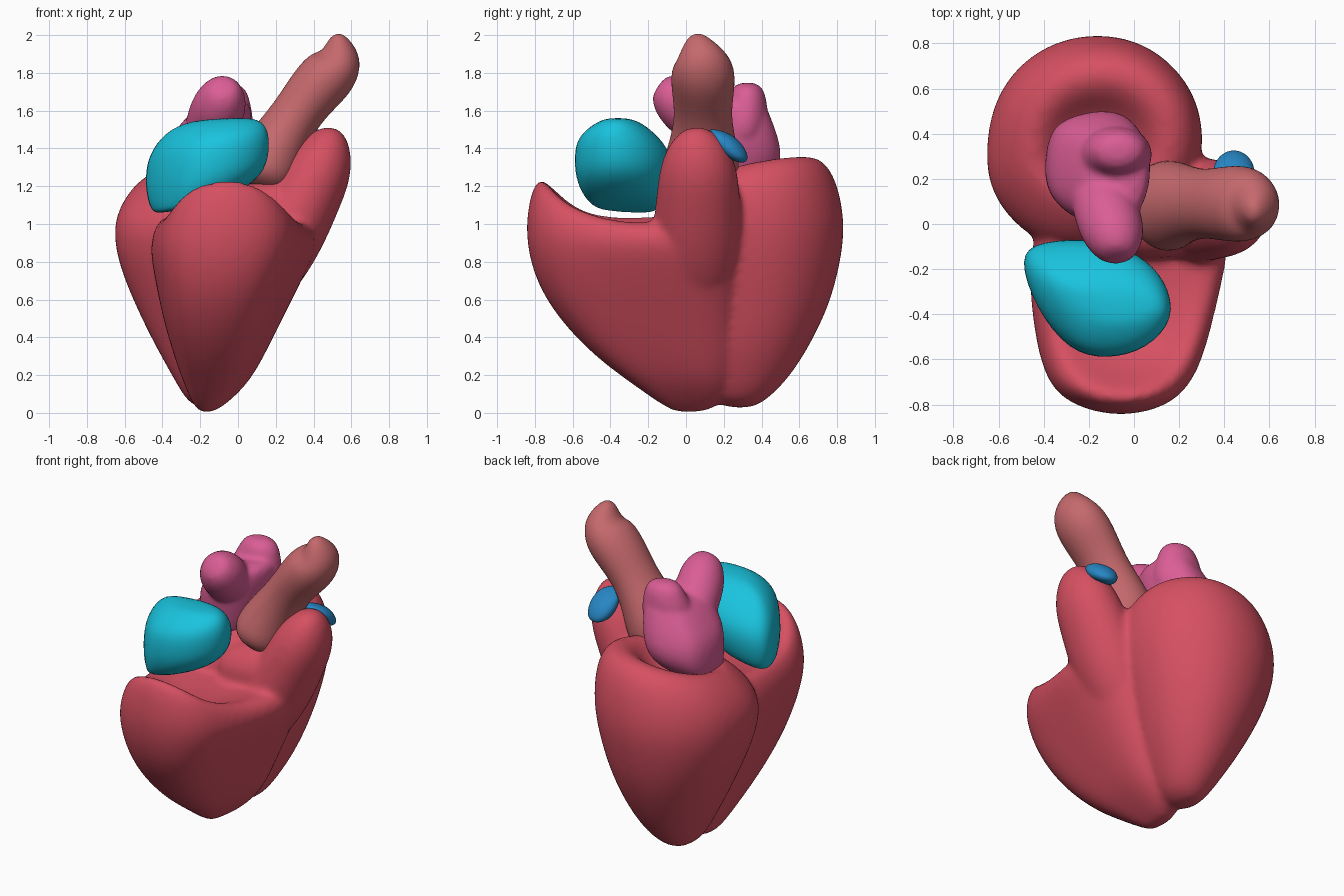
import bpy, math
from mathutils import Vector

ROUND = [(math.cos(i * math.pi / 8), math.sin(i * math.pi / 8)) for i in range(16)]
# Same ring, fuller on the front left diagonal
FULL = [(u * 1.07, v * 1.07) if u < -.3 and v < -.3 else (u * 1.02, v * 1.02) if u * v > .3 else (u, v)
        for u, v in ROUND]


def unit(points):
    """Scale an outline to the -1..1 box."""
    xs, ys = zip(*points)
    cx, cy = (max(xs) + min(xs)) / 2, (max(ys) + min(ys)) / 2
    rx, ry = (max(xs) - min(xs)) / 2, (max(ys) - min(ys)) / 2
    return [((x - cx) / rx, (y - cy) / ry) for x, y in points]


def skin(rings):
    n = len(rings[0])
    verts = [v for r in rings for v in r]
    faces = [list(range(n))[::-1], [(len(rings) - 1) * n + i for i in range(n)]]
    for k in range(len(rings) - 1):
        for i in range(n):
            j = (i + 1) % n
            faces.append((k * n + i, k * n + j, k * n + n + j, k * n + n + i))
    return verts, faces


def stack(outline, rows, grow=1.03):
    """Horizontal slices: x0, x1, y0, y1, z, slope in x and y, optional front lip."""
    rings = []
    for x0, x1, y0, y1, z, sx, sy, *lip in rows:
        rx, ry = (x1 - x0) / 2 * grow, (y1 - y0) / 2 * grow
        cx, cy = (x0 + x1) / 2, (y0 + y1) / 2
        k = lip[0] if lip else 0
        rings.append([(cx + u * rx, cy + v * ry,
                       z + sx * u * rx + sy * v * ry + k * max(0, -v - .55)) for u, v in outline])
    return skin(rings)


def tube(path, flat=1.0):
    """Rounded tube through x, y, z, radius stations."""
    pts = [Vector(p[:3]) for p in path]
    rings = []
    for i, p in enumerate(pts):
        d = pts[min(i + 1, len(pts) - 1)] - pts[max(i - 1, 0)]
        a = Vector((0, 1, 0)).cross(d).normalized()
        b = d.normalized().cross(a)
        r = path[i][3] * 1.03
        rings.append([tuple(p + a * u * r * flat + b * v * r) for u, v in ROUND])
    return skin(rings)


def part(name, shells, color, voxel=None, smooth=6):
    verts, faces = [], []
    for v, f in shells:
        o = len(verts)
        verts += v
        faces += [[i + o for i in q] for q in f]
    me = bpy.data.meshes.new(name)
    me.from_pydata(verts, [], faces)
    me.polygons.foreach_set("use_smooth", [True] * len(faces))
    ob = bpy.data.objects.new(name, me)
    bpy.context.collection.objects.link(ob)
    mat = bpy.data.materials.new(name + "_color")
    mat.diffuse_color = (*color, 1)
    me.materials.append(mat)
    sub = ob.modifiers.new("round", 'SUBSURF')
    sub.levels = sub.render_levels = 2
    if voxel:
        rm = ob.modifiers.new("fuse", 'REMESH')
        rm.mode, rm.voxel_size, rm.use_smooth_shade = 'VOXEL', voxel, True
        sm = ob.modifiers.new("blend", 'SMOOTH')
        sm.factor, sm.iterations = 0.5, smooth
    return ob


# Rear ventricle: cone with a rounded, tilted rim and a bowl in the top
rear = stack(FULL, [
    (-.20, -.14, .24, .34, .025, 0, 0), (-.27, -.04, .13, .42, .06, 0, 0),
    (-.34, .04, .06, .55, .19, 0, 0), (-.44, .13, .02, .66, .37, 0, 0),
    (-.54, .20, -.03, .76, .58, 0, 0), (-.62, .26, -.08, .81, .78, 0, 0),
    (-.65, .30, -.11, .84, .96, .03, .03), (-.63, .30, -.09, .81, 1.12, .1, .12),
    (-.56, .25, -.02, .75, 1.24, .13, .19), (-.47, .16, .08, .66, 1.30, .13, .2),
    (-.40, .08, .12, .57, 1.275, .12, .16), (-.34, .02, .16, .50, 1.20, .1, .1),
    (-.24, -.08, .26, .40, 1.16, 0, 0)])

# Front ventricle: wider wedge with a raised front lip and a shallow top
wedge = unit([(-.3, -.77), (-.1, -.84), (.13, -.81), (.28, -.68), (.36, -.35), (.43, -.05), (.37, .25),
              (.1, .36), (-.28, .26), (-.46, -.06), (-.43, -.45), (-.38, -.66)])
front = stack(wedge, [
    (-.20, -.14, -.05, .08, .0, 0, 0), (-.24, -.06, -.13, .2, .045, 0, 0),
    (-.29, .06, -.29, .25, .16, 0, 0), (-.34, .14, -.48, .29, .30, 0, 0),
    (-.40, .24, -.67, .31, .50, 0, 0), (-.44, .34, -.79, .33, .70, 0, 0),
    (-.47, .42, -.84, .35, .86, 0, 0, .12), (-.45, .425, -.83, .34, .95, -.03, .05, .4),
    (-.41, .39, -.79, .30, 1.01, -.05, .06, .6), (-.35, .33, -.73, .24, 1.025, -.05, .06, .57),
    (-.27, .25, -.62, .15, 1.0, 0, .1, .2), (-.14, .12, -.45, 0, .98, 0, .1)], 1.04)

# Outflow horn rising on the right side
horn = tube([(.08, .06, .58, .14), (.15, .06, .75, .22), (.26, .06, .95, .235), (.36, .065, 1.15, .22),
             (.43, .065, 1.29, .205), (.47, .055, 1.40, .165), (.495, .04, 1.475, .1),
             (.5, .035, 1.51, .04)], .86)
# Saddle tissue under the vessels
saddle = tube([(-.1, .0, 1.0, .1), (.0, .0, 1.03, .16), (.15, .03, 1.05, .18), (.3, .05, 1.10, .17)])
part("ventricles", [rear, front, horn, saddle], (.67, .08, .12), .02, 8)

# Great vessel leaning up to the right
part("great_vessel", [tube([
    (.10, .05, 1.17, .06), (.115, .065, 1.20, .165), (.14, .08, 1.29, .21), (.20, .09, 1.41, .18),
    (.30, .09, 1.57, .145), (.405, .09, 1.71, .165), (.50, .09, 1.81, .17), (.55, .08, 1.89, .13),
    (.525, .055, 1.975, .065), (.51, .05, 2.0, .025)], .88)], (.56, .14, .15))

# Front atrium: faceted pebble in the front hollow
pebble = unit([(-.51, -.14), (-.42, -.07), (-.15, -.06), (.03, -.13), (.14, -.24), (.18, -.41), (.05, -.55),
               (-.12, -.59), (-.28, -.56), (-.43, -.37)])
part("front_atrium", [stack(pebble, [
    (-.42, -.22, -.44, -.2, 1.07, .15, 0), (-.47, .0, -.52, -.12, 1.11, .2, 0),
    (-.50, .14, -.58, -.08, 1.22, .14, 0), (-.50, .17, -.59, -.07, 1.33, .12, 0),
    (-.47, .17, -.58, -.11, 1.44, .13, -.05), (-.37, .13, -.48, -.22, 1.53, .08, 0),
    (-.20, .04, -.42, -.30, 1.56, .03, 0)], 1.05)], (.01, .55, .73))

# Rear atrium: boxy body with two upper lobes
box = unit([(.03, .12), (.06, .28), (.01, .45), (-.1, .51), (-.29, .47), (-.37, .4), (-.39, .2),
            (-.35, .09), (-.22, 0), (-.05, .0)])
body = stack(box, [
    (-.34, -.16, .10, .30, 1.12, .1, .1), (-.39, -.02, .05, .45, 1.18, .1, .2),
    (-.395, .04, .02, .515, 1.32, .05, .05), (-.38, .07, .0, .495, 1.45, .1, 0),
    (-.31, .075, .0, .455, 1.55, .15, 0), (-.24, .065, .03, .43, 1.62, .12, 0),
    (-.16, .0, .12, .36, 1.65, .1, 0)], 1.05)
lobe_front = tube([(-.17, .2, 1.42, .12), (-.14, .1, 1.53, .14), (-.10, -.01, 1.62, .145),
                   (-.08, -.075, 1.68, .125), (-.075, -.13, 1.725, .085), (-.075, -.145, 1.735, .04)])
lobe_back = tube([(-.10, .28, 1.42, .12), (-.08, .31, 1.55, .13), (-.07, .325, 1.65, .105),
                  (-.06, .325, 1.72, .085), (-.06, .325, 1.75, .04)], 1.3)
part("rear_atrium", [body, lobe_front, lobe_back], (.70, .11, .30), .016, 5)

# Small valve disc behind the horn tip
part("valve_disc", [stack(ROUND, [
    (.40, .47, .20, .26, 1.345, 0, -.5), (.365, .52, .15, .31, 1.365, -.1, -.55),
    (.345, .54, .115, .335, 1.415, -.15, -.6), (.36, .52, .13, .30, 1.465, -.1, -.45),
    (.40, .47, .17, .23, 1.49, 0, -.3)])], (.02, .24, .55))
